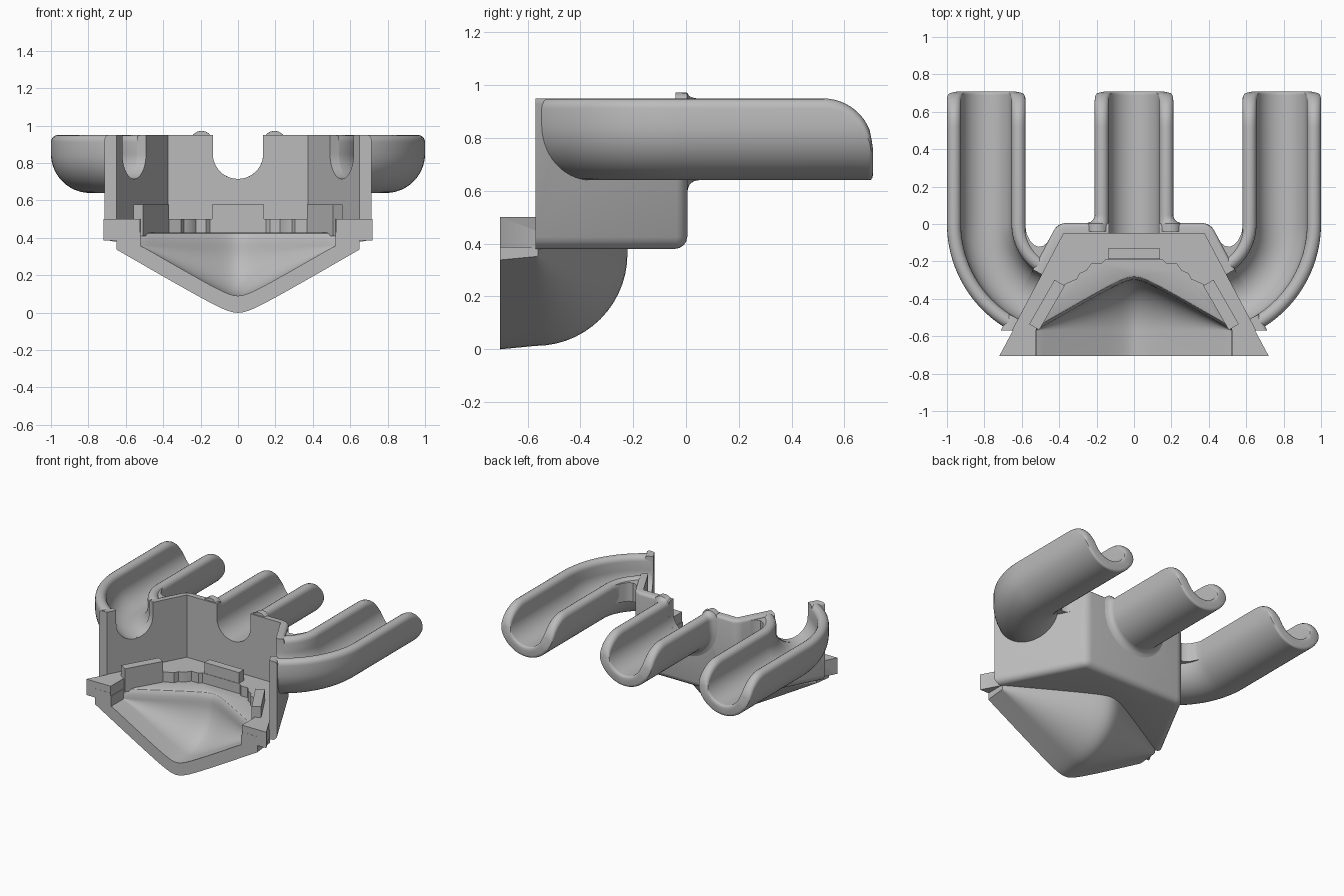
import bpy, bmesh
from math import sin, cos, acos, pi, sqrt, radians
from mathutils import Vector

if "Cube" in bpy.data.objects:
    bpy.data.objects.remove(bpy.data.objects["Cube"])

grey = bpy.data.materials.new("plain_grey")
grey.use_nodes = True
grey.diffuse_color = (0.5, 0.5, 0.5, 1)
grey.node_tree.nodes["Principled BSDF"].inputs["Base Color"].default_value = (0.5, 0.5, 0.5, 1)

TOP, FLOOR, LEDGE = 0.95, 0.428, 0.5
MID, HALF, AXIS = 0.1725, 0.0375, 0.85      # trough mid radius, half wall, centre height
TURN, BEND = radians(62), 0.44              # side trough bend


def finish(bm, name):
    bmesh.ops.recalc_face_normals(bm, faces=bm.faces)
    mesh = bpy.data.meshes.new(name)
    bm.to_mesh(mesh)
    bm.free()
    mesh.materials.append(grey)
    ob = bpy.data.objects.new(name, mesh)
    bpy.context.collection.objects.link(ob)
    return ob


def loft(name, rings):
    """Skin a list of equal closed rings and cap both ends."""
    bm = bmesh.new()
    vs = [[bm.verts.new(p) for p in ring] for ring in rings]
    n = len(vs[0])
    for a, b in zip(vs, vs[1:]):
        for i in range(n):
            j = (i + 1) % n
            bm.faces.new((a[i], a[j], b[j], b[i]))
    bm.faces.new(vs[0])
    bm.faces.new(vs[-1])
    return finish(bm, name)


def prism(name, outline, z0, z1):
    return loft(name, [[(x, y, z) for x, y in outline] for z in (z0, z1)])


def both(half):
    """Mirror a half outline across x."""
    return half + [(-x, y) for x, y in reversed(half)]


def smooth(ob):
    bpy.ops.object.select_all(action='DESELECT')
    ob.select_set(True)
    bpy.context.view_layer.objects.active = ob
    bpy.ops.object.shade_smooth_by_angle(angle=radians(32))


def boolean(ob, tool, kind):
    mod = ob.modifiers.new("cut", 'BOOLEAN')
    mod.operation, mod.solver, mod.object = kind, 'EXACT', tool
    bpy.context.view_layer.objects.active = ob
    bpy.ops.object.modifier_apply(modifier=mod.name)
    bpy.data.objects.remove(tool)


def bevel(ob, rule, width, segments):
    bm = bmesh.new()
    bm.from_mesh(ob.data)
    edges = [e for e in bm.edges if rule(*[v.co for v in e.verts])]
    bmesh.ops.bevel(bm, geom=edges, offset=width, segments=segments,
                    profile=0.5, affect='EDGES')
    bm.to_mesh(ob.data)
    bm.free()


def bowl(name, width, soft, half, top, front, drop, flare):
    """Rounded scoop: V-shaped from the front, quarter arc from the side."""
    rings = []
    for i in range(-24, 25):
        x = half * i / 24
        r = max(0.004, 0.58 * (width - sqrt(x * x + soft * soft)))
        ring = [(x, front, top), (x, front, 0.36 - r - drop)]
        for k in range(15):
            a = pi / 2 * k / 14
            ring.append((x, -0.57 + r * sin(a), 0.36 - r * cos(a)))
        for k in range(1, 5):
            a = pi / 2 * k / 4
            ring.append((x, -0.57 + r + flare * (1 - cos(a)),
                         0.36 + (FLOOR - 0.36) * sin(a)))
        ring.append((x, -0.57 + r + flare, top))
        rings.append(ring)
    return loft(name, rings)


# Body: outer housing, front plate and scoop joined
body = prism("body", both([(0.408, 0.005), (0.713, -0.57)]), 0.38, TOP)
bevel(body, lambda a, b: max(a.y, b.y) > -0.1 and min(a.z, b.z) < 0.5, 0.045, 4)
bevel(body, lambda a, b: min(a.z, b.z) > TOP - 0.001 and max(a.y, b.y) > -0.3, 0.02, 3)
boolean(body, prism("plate", both([(0.61, -0.5), (0.72, -0.705)]), 0.385, 0.55), 'UNION')
boolean(body, bowl("scoop", 0.67, 0.07, 0.65, 0.45, -0.706, 0.013, 0.0), 'UNION')

# Hollow interior, stepped pocket and bowl
boolean(body, prism("interior", both([(0.375, -0.05), (0.651, -0.571), (0.95, -0.571),
                                      (0.95, -0.9)]), LEDGE, 1.2), 'DIFFERENCE')
boolean(body, prism("pocket", both([(0.15, -0.19), (0.17, -0.21), (0.225, -0.21),
                                    (0.255, -0.25), (0.29, -0.265), (0.305, -0.295),
                                    (0.385, -0.33), (0.525, -0.57), (0.525, -0.9)]),
                    FLOOR, 0.7), 'DIFFERENCE')
boolean(body, bowl("hollow", 0.526, 0.06, 0.52, 0.6, -0.9, 0.0, 0.03), 'DIFFERENCE')


# Notches where the troughs meet the walls
def notch(origin, angle):
    along = Vector((sin(angle), cos(angle), 0))
    side = Vector((cos(angle), -sin(angle), 0))
    r = MID - HALF
    shape = [(-r, 1.2)] + [(-r * cos(pi * k / 20), AXIS - r * sin(pi * k / 20))
                           for k in range(21)] + [(r, 1.2)]
    rings = [[Vector(origin) + along * d + side * s + Vector((0, 0, z)) for s, z in shape]
             for d in (-0.06, 0.09)]
    boolean(body, loft("notch", rings), 'DIFFERENCE')


port = (0.35 + BEND * cos(TURN), -BEND * sin(TURN), 0)
notch((0, -0.05, 0), 0)
notch(port, TURN)
notch((-port[0], port[1], 0), -TURN)
smooth(body)


# Troughs: U-shaped channels with rounded lips
def section(t, height, shift=0.0):
    """Closed U outline in (side, z)."""
    mid = MID + shift
    lip = height - HALF
    rise = max(0.0, lip - AXIS)
    end = pi / 2 if rise > 0 else acos(min(1, (AXIS - lip) / mid))
    outer, inner = [], []
    for k in range(-14, 15):
        a = end * k / 14
        outer.append(((mid + t) * sin(a), AXIS - (mid + t) * cos(a)))
        inner.append(((mid - t) * sin(a), AXIS - (mid - t) * cos(a)))

    def cap(sign):
        a, pts = end, []
        for k in range(9):
            b = pi * k / 8
            rad, tan = mid + t * cos(b), t * sin(b)
            pts.append((sign * (rad * sin(a) + tan * cos(a)),
                        AXIS - rad * cos(a) + tan * sin(a) + rise))
        return pts
    return outer + cap(1) + inner[::-1] + cap(-1)[::-1]


def trough(name, x, start, mirror=1, bent=False):
    stations = []
    if bent:
        for k in range(19):
            a = -(TURN - 0.02) * (1 - k / 18)
            stations.append((0.35 + BEND * cos(a), BEND * sin(a), a, HALF, TOP, 0))
    else:
        stations.append((x, start, 0, HALF + 0.022, TOP, 0.022))
        for k in range(7):
            d = 0.045 * k / 6
            f = (0.045 - sqrt(0.045 ** 2 - (0.045 - d) ** 2)) / 2
            stations.append((x, 0.004 + d, 0, HALF + f, TOP, f))
    # straight run, then the drooping rounded end
    stations.append((x, 0.52, 0, HALF, TOP, 0))
    for k in range(1, 11):
        a = radians(68) * k / 10
        stations.append((x, 0.52 + 0.19 * sin(a), 0, HALF, 0.76 + 0.19 * cos(a), 0))
    for k in range(1, 7):
        a = radians(80) * k / 6
        stations.append((x, 0.696 + 0.013 * sin(a), 0, HALF - 0.025 * (1 - cos(a)),
                         0.83 - 0.055 * sin(a), 0))
    rings = [[(mirror * (px + s * cos(a)), py + s * sin(a), z)
              for s, z in section(t, h, f)] for px, py, a, t, h, f in stations]
    smooth(loft(name, rings))


trough("middle_trough", 0, -0.04)
for name, m in (("left", 1), ("right", -1)):
    trough(name + "_trough", 0.79, 0, m, True)
    # web in the corner between trough and wall
    web = [(0.44, -0.06), (0.465, -0.1), (0.485, -0.117), (0.51, -0.122), (0.535, -0.112),
           (0.555, -0.09), (0.585, -0.03), (0.56, -0.17), (0.48, -0.2)]
    smooth(prism(name + "_web", [(m * x, y) for x, y in web], 0.8, 0.935))
    # upright side tab
    tab = [(0.37, -0.33), (0.425, -0.298), (0.56, -0.535), (0.507, -0.567)]
    prism(name + "_tab", [(m * x, y) for x, y in tab], 0.41, 0.578)

# Upright rear tab
prism("rear_tab", both([(0.138, -0.13), (0.138, -0.187)]), 0.41, 0.578)
